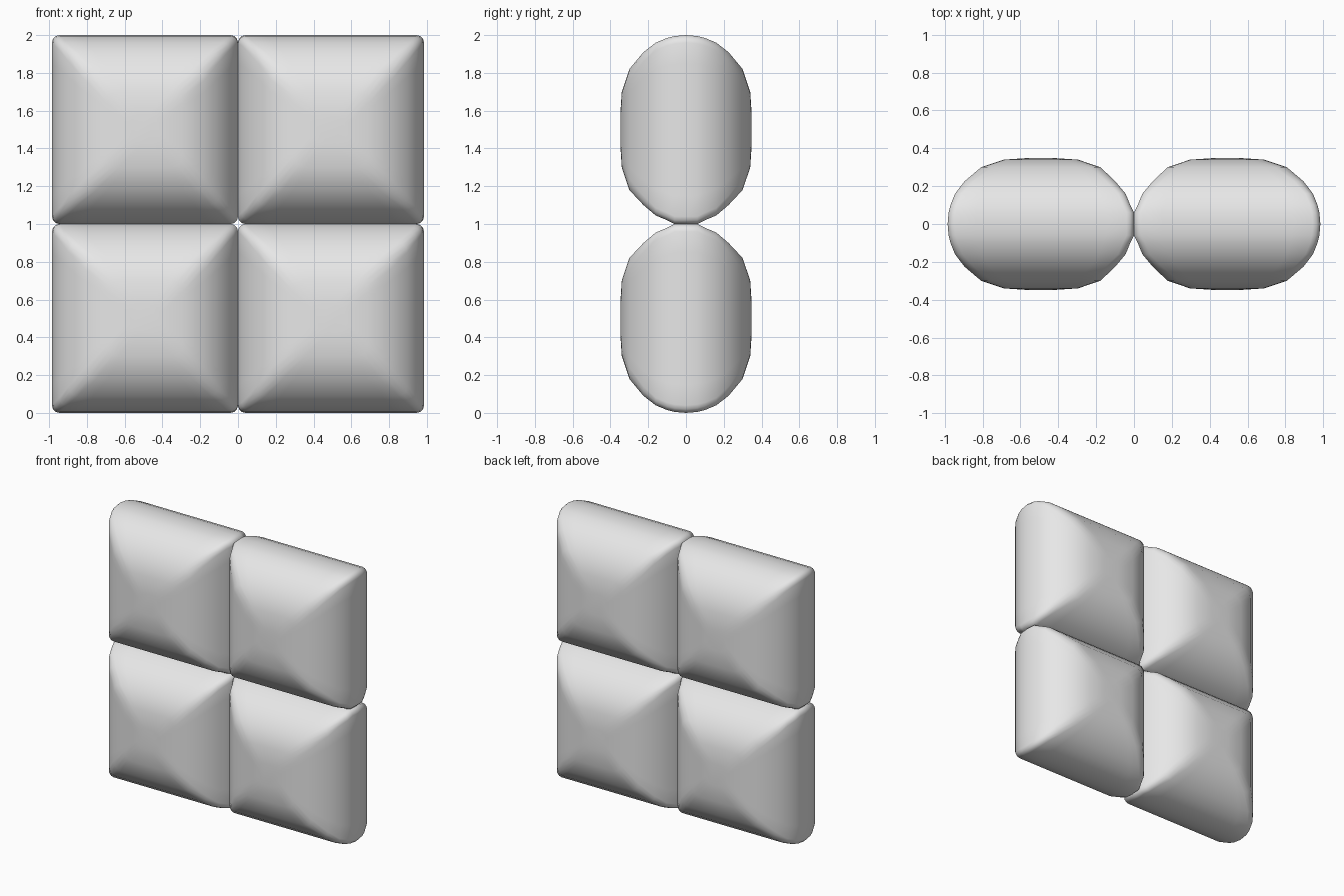
import bpy, bmesh
from math import sin, cos, pi
from mathutils import Vector

cube = bpy.data.objects.get("Cube")
if cube:
    bpy.data.objects.remove(cube, do_unlink=True)

grey = bpy.data.materials.new("soft_grey")
grey.use_nodes = True
grey.diffuse_color = (0.8, 0.8, 0.8, 1)
grey.node_tree.nodes["Principled BSDF"].inputs["Base Color"].default_value = (0.8, 0.8, 0.8, 1)

# Half of the padded profile: depth, edge at the seam, outer edge, corner radius
PROFILE = [
    (0.0, 0.0, 1.0, 0.04), (0.06, 0.0, 0.995, 0.04), (0.1, 0.02, 0.985, 0.04),
    (0.16, 0.045, 0.96, 0.04), (0.225, 0.1, 0.91, 0.05), (0.3, 0.18, 0.82, 0.06),
    (0.34, 0.3, 0.7, 0.06), (0.348, 0.42, 0.58, 0.05),
]
SECTIONS = [(-d, a, b, r) for d, a, b, r in reversed(PROFILE[1:])] + PROFILE
WIDTH = 0.985


def rounded_square(low, high, radius, arc=3):
    """Points around a rounded square, with extra points along the sides."""
    arcs = []
    for k, (cx, cz) in enumerate([(high, high), (low, high), (low, low), (high, low)]):
        ox = cx - radius if cx == high else cx + radius
        oz = cz - radius if cz == high else cz + radius
        arcs.append([Vector((ox + radius * cos((k + i / arc) * pi / 2),
                             oz + radius * sin((k + i / arc) * pi / 2)))
                     for i in range(arc + 1)])
    points = []
    for k in range(4):
        start, end = arcs[k][-1], arcs[(k + 1) % 4][0]
        points += arcs[k] + [start.lerp(end, t) for t in (0.12, 0.35, 0.65, 0.88)]
    return points


def cushion(name, side, level):
    """Loft the square sections front to back into one closed cushion."""
    bm = bmesh.new()
    rings = []
    for depth, low, high, radius in SECTIONS:
        rings.append([bm.verts.new((side * WIDTH * u, depth, 1 + level * v))
                      for u, v in rounded_square(low, high, radius)])
    n = len(rings[0])
    for a, b in zip(rings, rings[1:]):
        for i in range(n):
            j = (i + 1) % n
            bm.faces.new((a[i], a[j], b[j], b[i]))
    bm.faces.new(rings[0])
    bm.faces.new(rings[-1])
    bmesh.ops.recalc_face_normals(bm, faces=bm.faces)
    for face in bm.faces:
        face.smooth = True
    mesh = bpy.data.meshes.new(name)
    bm.to_mesh(mesh)
    bm.free()
    mesh.materials.append(grey)
    bpy.context.collection.objects.link(bpy.data.objects.new(name, mesh))


# Two by two block of cushions meeting at pinched seams
for level, row in ((1, "upper"), (-1, "lower")):
    for side, column in ((1, "left"), (-1, "right")):
        cushion(f"cushion_{row}_{column}", side, level)
